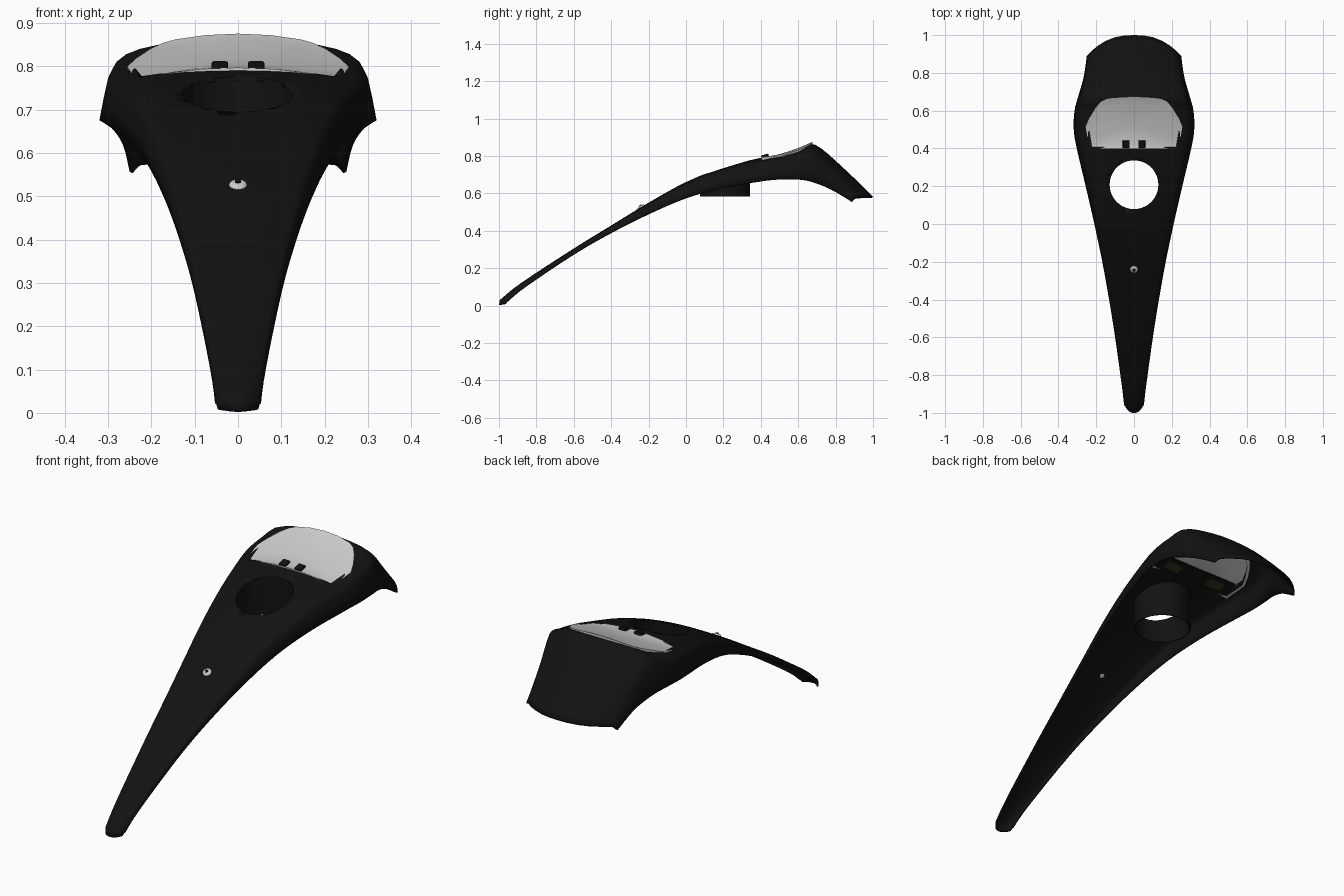
import bpy, bmesh, math
from mathutils import Vector

if "Cube" in bpy.data.objects:
    bpy.data.objects.remove(bpy.data.objects["Cube"])


def mat(name, c):
    m = bpy.data.materials.new(name)
    m.diffuse_color = (*c, 1)
    m.use_nodes = True
    m.node_tree.nodes["Principled BSDF"].inputs["Base Color"].default_value = m.diffuse_color
    return m


BLACK = mat("black", (0.006, 0.006, 0.006))
OLIVE = mat("olive", (0.03, 0.03, 0.012))


def build(name, verts, faces, material=None, angle=30):
    me = bpy.data.meshes.new(name)
    me.from_pydata(verts, [], faces)
    ob = bpy.data.objects.new(name, me)
    bpy.context.collection.objects.link(ob)
    if material:
        me.materials.append(material)
    bpy.ops.object.select_all(action='DESELECT')
    bpy.context.view_layer.objects.active = ob
    ob.select_set(True)
    bpy.ops.object.shade_smooth_by_angle(angle=math.radians(angle))
    return ob


def loft(name, rings, material=None, closed=True, cap_start=False, cap_end=False, angle=30):
    n = len(rings[0])
    verts = [tuple(v) for r in rings for v in r]
    faces = [(i*n + j, i*n + (j+1) % n, (i+1)*n + (j+1) % n, (i+1)*n + j)
             for i in range(len(rings) - 1) for j in range(n if closed else n - 1)]
    if cap_start:
        faces.append(tuple(range(n - 1, -1, -1)))
    if cap_end:
        faces.append(tuple(range(len(verts) - n, len(verts))))
    return build(name, verts, faces, material, angle)


# Shell stations: centre y, centre z, edge y, edge z, half width
ROWS = [(-.995, .03, -.955, .022, .053), (-.88, .122, -.86, .10, .064),
        (-.6, .305, -.6, .275, .10), (-.4, .428, -.4, .39, .132),
        (-.2, .55, -.2, .49, .168), (0, .66, 0, .575, .21),
        (.2, .74, .2, .63, .256), (.4, .79, .4, .665, .303),
        (.5, .813, .5, .675, .319), (.6, .837, .6, .675, .315),
        (.69, .86, .68, .66, .294), (.84, .737, .78, .62, .266),
        (1.0, .582, .89, .556, .25)]
P = [Vector(r) for r in ROWS]


def station(i, t):
    a, b, c, d = P[max(i-1, 0)], P[i], P[i+1], P[min(i+2, len(P)-1)]
    return ((2*b) + (c-a)*t + (2*a-5*b+4*c-d)*t*t + (3*b-a-3*c+d)*t**3) / 2


stations = [Vector((-1, .004, -.96, .02, .05))]
stations += [station(i, k/4) for i in range(len(P)-1) for k in range(4)] + [P[-1]]

# Half cross-section: share of width, share of drop
HALF = [(0, 0), (.2, .006), (.4, .028), (.6, .07), (.76, .125), (.86, .185),
        (.915, .25), (.94, .36), (.97, .65), (1, 1)]
SECTION = [(-u, d) for u, d in HALF[:0:-1]] + HALF
rings = []
for yc, zc, ye, ze, w in stations:
    rings.append([(u*w, yc + (ye-yc)*abs(u)**2.5, zc + (ze-zc)*d) for u, d in SECTION])
shell = loft("shell", rings, BLACK, closed=False, angle=40)
sol = shell.modifiers.new("thickness", 'SOLIDIFY')
sol.thickness, sol.offset = .008, -1


def crown(x, y):
    for a, b in zip(ROWS, ROWS[1:]):
        if a[0] <= y <= b[0]:
            t = (y-a[0]) / (b[0]-a[0])
            zc, ze, w = (a[k] + (b[k]-a[k])*t for k in (1, 3, 4))
            return zc - (zc-ze)*.2*(abs(x)/w)**2


# Filler well tube
def circle(r, n, cy):
    return [(r*math.cos(2*math.pi*i/n), cy + r*math.sin(2*math.pi*i/n)) for i in range(n)]


def ring(pts, z):
    return [(x, y, z(x, y) if callable(z) else z) for x, y in pts]


outer, inner = circle(.134, 48, .208), circle(.129, 48, .208)
top = lambda x, y: crown(x, y) - .001
loft("filler_well", [ring(outer, top), ring(outer, .582), ring(inner, .582),
                     ring(inner, top), ring(outer, top)], BLACK)

# Instrument outline
half = [(.08, .40), (.16, .40), (.237, .40), (.247, .46), (.256, .515), (.235, .565),
        (.205, .615), (.175, .648), (.145, .662), (.075, .672)]
outline = [(0, .40)] + half + [(0, .675)] + [(-x, y) for x, y in half[::-1]]


def scaled(s):
    return [(x*s, .51 + (y-.51)*s) for x, y in outline]


def rim(x, y):
    return .797 + .285*(y-.4) - .03*(x/.255)**2


# Dished instrument face with rim and skirt
face_rings = [ring(scaled(.93), lambda x, y: rim(x, y) - .03),
              ring(outline, lambda x, y: rim(x, y) - .025), ring(outline, rim)]
for s, dip in ((.96, .002), (.75, .007), (.5, .012), (.25, .015), (.02, .016)):
    face_rings.append(ring(scaled(s), lambda x, y, d=dip: rim(x, y) - d))
loft("instrument_face", face_rings, cap_end=True, angle=35)

# Openings cut in the shell
for name, pts in (("well_cutter", inner), ("instrument_cutter", scaled(.94))):
    cut = loft(name, [ring(pts, .5), ring(pts, 1.1)], cap_start=True, cap_end=True)
    cut.hide_render = True
    cut.hide_set(True)
    b = shell.modifiers.new(name, 'BOOLEAN')
    b.operation, b.object, b.solver = 'DIFFERENCE', cut, 'EXACT'


def box(name, c, s, material=None, tilt=.28, bevel=0):
    bpy.ops.mesh.primitive_cube_add(size=1, location=c, rotation=(tilt, 0, 0))
    ob = bpy.context.object
    ob.name = name
    ob.scale = s
    bpy.ops.object.transform_apply(location=False, rotation=False, scale=True)
    if material:
        ob.data.materials.append(material)
    if bevel:
        m = ob.modifiers.new("bevel", 'BEVEL')
        m.width, m.segments = bevel, 2
    return ob


# Circuit plate, displays and studs under the instrument, buttons above
box("circuit_plate", (0, .445, .772), (.44, .085, .008), BLACK)
for s in (-1, 1):
    box("display", (s*.13, .445, .767), (.09, .05, .008), OLIVE)
    box("button", (s*.042, .423, .801), (.038, .04, .014), BLACK, bevel=.005)
    bpy.ops.mesh.primitive_cylinder_add(vertices=12, radius=.007, depth=.014,
                                        location=(s*.04, .47, .773), rotation=(.28, 0, 0))
    bpy.context.object.name = "stud"
    bpy.context.object.data.materials.append(BLACK)

# Fixing screw on the front tongue
bpy.ops.mesh.primitive_uv_sphere_add(segments=24, ring_count=12, radius=.021,
                                     location=(0, -.24, .526), rotation=(.55, 0, 0))
screw = bpy.context.object
screw.name = "fixing_screw"
screw.scale = (1, 1, .45)
bpy.ops.object.shade_smooth_by_angle()
bpy.ops.mesh.primitive_cylinder_add(vertices=6, radius=.008, depth=.004,
                                    location=(0, -.245, .535), rotation=(.55, 0, 0))
bpy.context.object.name = "screw_socket"
bpy.context.object.data.materials.append(BLACK)
